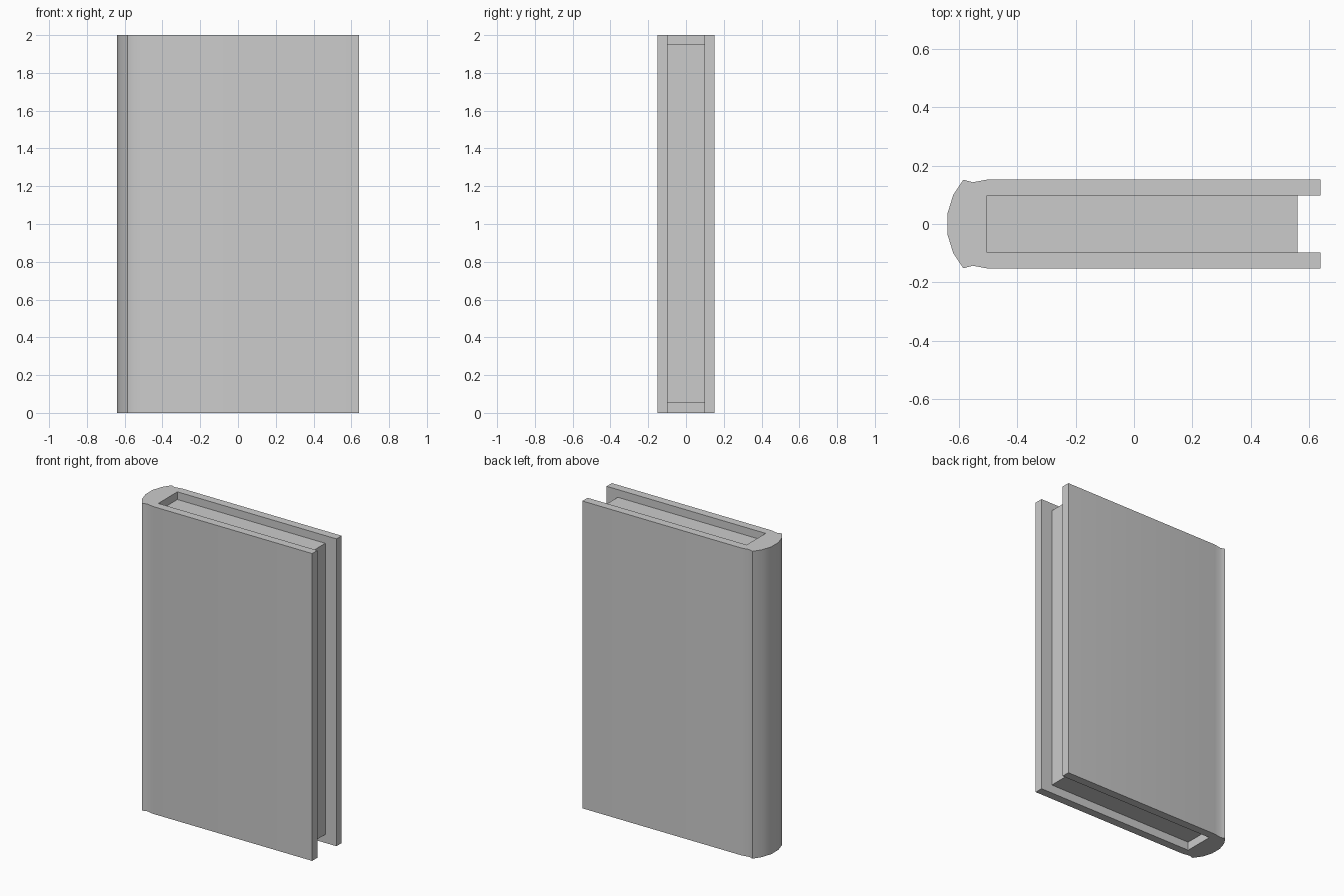
import bpy, bmesh, math

if "Cube" in bpy.data.objects:
    bpy.data.objects.remove(bpy.data.objects["Cube"])


def extrude_profile(name, half, z0, z1):
    """Mirror a half outline across y = 0 and extrude it from z0 to z1."""
    outline = half + [(x, -y) for x, y in reversed(half)]
    bm = bmesh.new()
    base = bm.faces.new([bm.verts.new((x, y, z0)) for x, y in outline])
    top = bmesh.ops.extrude_face_region(bm, geom=[base], use_keep_orig=True)["geom"]
    bmesh.ops.translate(bm, vec=(0, 0, z1 - z0),
                        verts=[v for v in top if isinstance(v, bmesh.types.BMVert)])
    bmesh.ops.recalc_face_normals(bm, faces=bm.faces)
    mesh = bpy.data.meshes.new(name)
    bm.to_mesh(mesh)
    bm.free()
    obj = bpy.data.objects.new(name, mesh)
    bpy.context.collection.objects.link(obj)
    bpy.ops.object.select_all(action='DESELECT')
    obj.select_set(True)
    bpy.context.view_layer.objects.active = obj
    bpy.ops.object.shade_smooth_by_angle(angle=math.radians(30))
    return obj


SPINE_X, PAGE_X, COVER_X = -0.505, 0.56, 0.64

# Hard cover: rounded spine, hinge groove and two boards
extrude_profile("cover", [
    (-0.64, 0.035), (-0.62, 0.10), (-0.585, 0.152),
    (-0.553, 0.143), (SPINE_X, 0.152),
    (COVER_X, 0.152), (COVER_X, 0.098), (SPINE_X, 0.098),
], 0.0, 2.0)

# Page block, recessed at head, foot and fore edge
extrude_profile("pages", [(SPINE_X, 0.098), (PAGE_X, 0.098)], 0.055, 1.95)
